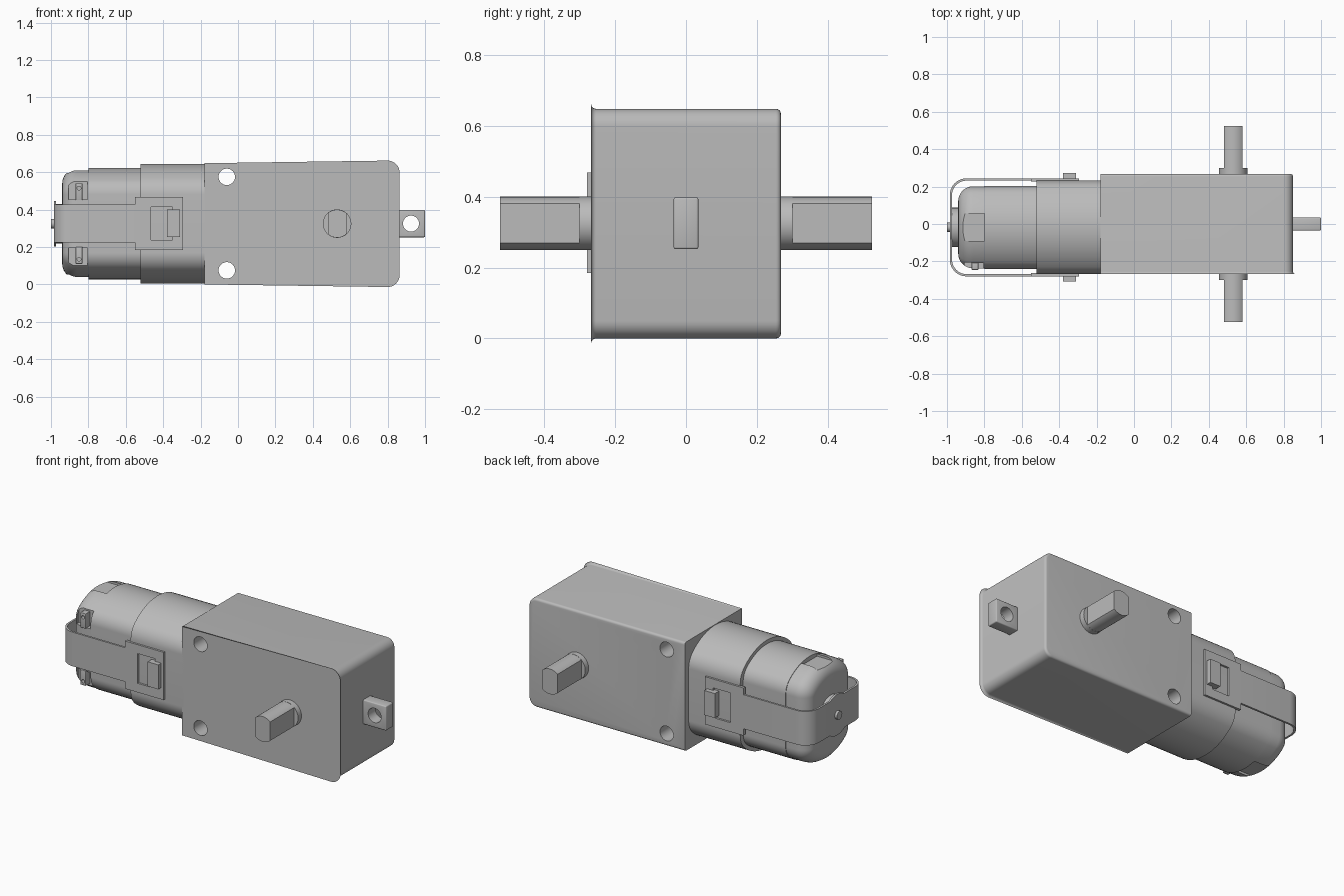
import bpy, bmesh
from math import sin, cos, pi, sqrt, atan2, radians

cube = bpy.data.objects.get("Cube")
if cube:
    bpy.data.objects.remove(cube)

grey = bpy.data.materials.new("plain grey")
grey.use_nodes = True
grey.diffuse_color = (0.5, 0.5, 0.5, 1)
grey.node_tree.nodes["Principled BSDF"].inputs["Base Color"].default_value = (0.5, 0.5, 0.5, 1)

MID = 0.325      # height of the drive axis
MY = -0.018      # sideways centre of the motor


def finish(name, bm):
    bmesh.ops.recalc_face_normals(bm, faces=bm.faces)
    me = bpy.data.meshes.new(name)
    bm.to_mesh(me)
    bm.free()
    me.materials.append(grey)
    ob = bpy.data.objects.new(name, me)
    bpy.context.collection.objects.link(ob)
    return ob


def loft(rings):
    bm = bmesh.new()
    loops = [[bm.verts.new(p) for p in r] for r in rings]
    n = len(loops[0])
    for a, b in zip(loops, loops[1:]):
        for i in range(n):
            j = (i + 1) % n
            bm.faces.new((a[i], a[j], b[j], b[i]))
    bm.faces.new(loops[0])
    bm.faces.new(loops[-1])
    return bm


def prism(pts, axis, lo, hi):
    place = {"x": lambda a, b, t: (t, a, b),
             "y": lambda a, b, t: (a, t, b),
             "z": lambda a, b, t: (a, b, t)}[axis]
    return loft([[place(a, b, t) for a, b in pts] for t in (lo, hi)])


def rect(a0, a1, b0, b1):
    return [(a0, b0), (a1, b0), (a1, b1), (a0, b1)]


def box(name, x0, x1, y0, y1, z0, z1, bevel=0):
    bm = prism(rect(x0, x1, y0, y1), "z", z0, z1)
    if bevel:
        bmesh.ops.bevel(bm, geom=bm.edges[:], offset=bevel, segments=3,
                        profile=0.5, affect="EDGES")
    return finish(name, bm)


def arc(a, b, r, t0, t1, n):
    return [(a + r * cos(t0 + (t1 - t0) * i / n), b + r * sin(t0 + (t1 - t0) * i / n))
            for i in range(n + 1)]


def cylinder(name, a, b, r, axis, lo, hi, n=40):
    return finish(name, prism(arc(a, b, r, 0, 2 * pi, n)[:-1], axis, lo, hi))


def cut(ob, *cutters):
    bpy.context.view_layer.objects.active = ob
    for c in cutters:
        c.hide_render = True
        m = ob.modifiers.new("cut", "BOOLEAN")
        m.operation, m.solver, m.object = "DIFFERENCE", "EXACT", c
        bpy.ops.object.modifier_apply(modifier=m.name)
        bpy.data.objects.remove(c)


def motor_section(x, r, w, f, d):
    # round barrel with flat sides and filleted corners, inset by d
    ca, cb = w - f, sqrt((r - f) ** 2 - (w - f) ** 2)
    t = atan2(cb, ca)
    r, f = r - d, f - d
    quarter = arc(ca, cb, f, 0, t, 10) + arc(0, 0, r, t, pi / 2, 8)[1:]
    half = quarter + [(-a, b) for a, b in quarter[-2::-1]]
    ring = half + [(-a, -b) for a, b in half]
    return [(x, MY + a, MID + b) for a, b in ring]


# Gearbox housing: rounded output end, sharp motor end
bm = prism(rect(-0.18, 0.85, 0, 0.648), "y", -0.268, 0.268)
bmesh.ops.bevel(bm, geom=[e for e in bm.edges if all(v.co.x > 0.8 for v in e.verts)
                          and abs(e.verts[0].co.y - e.verts[1].co.y) > 0.1],
                offset=0.05, segments=8, profile=0.5, affect="EDGES")
bmesh.ops.bevel(bm, geom=[e for e in bm.edges if abs(e.verts[0].co.y - e.verts[1].co.y) < 0.01
                          and any(v.co.x > 0 for v in e.verts)],
                offset=0.014, segments=4, profile=0.5, affect="EDGES")
housing = finish("gearbox_housing", bm)
cut(housing, *[cylinder("hole_cutter", -0.06, z, 0.044, "y", -0.5, 0.5)
               for z in (0.075, 0.575)])

# Mounting tab
tab = box("mounting_tab", 0.84, 1.0, -0.035, 0.035, 0.252, 0.398, 0.006)
cut(tab, cylinder("tab_cutter", 0.925, MID, 0.043, "y", -0.2, 0.2))

# Output shafts: round collar, then a double-flat shaft
t = atan2(0.056, 0.05)
flatted = arc(0.53, MID, 0.075, t, pi - t, 16) + arc(0.53, MID, 0.075, pi + t, 2 * pi - t, 16)
for side, s in (("left", 1), ("right", -1)):
    cylinder("shaft_collar_" + side, 0.53, MID, 0.076, "y", s * 0.25, s * 0.3)
    finish("output_shaft_" + side, prism(flatted, "y", s * 0.29, s * 0.525))

# Motor sleeve and can
finish("motor_sleeve", loft([motor_section(x, 0.32, 0.25, 0.115, 0) for x in (-0.52, -0.17)]))
finish("motor_can", loft([motor_section(x, 0.2975, 0.2225, 0.1, 0) for x in (-0.8, -0.51)]))

# End cap with rounded rim, vents and terminal slots
rings = [(-0.79, 0.003), (-0.86, 0.003)]
rings += [(-0.86 - 0.08 * sin(a), 0.083 - 0.08 * cos(a))
          for a in [pi / 2 * i / 8 for i in range(1, 9)]]
cap = finish("end_cap", loft([motor_section(x, 0.2975, 0.2225, 0.1, d) for x, d in rings]))
for s in (1, -1):
    z0, z1 = sorted((MID + s * 0.272, MID + s * 0.4))
    cut(cap, box("vent_cutter", -0.93, -0.8, MY - 0.073, MY + 0.073, z0, z1))
    z0, z1 = sorted((MID + s * 0.13, MID + s * 0.225))
    cut(cap, box("slot_cutter", -0.905, -0.805, -0.4, -0.205, z0, z1))
    z0, z1 = sorted((MID + s * 0.125, MID + s * 0.215))
    terminal = box("terminal_" + ("upper" if s > 0 else "lower"),
                   -0.868, -0.832, -0.245, -0.2, z0, z1, 0.003)
    cut(terminal, cylinder("eye_cutter", -0.85, MID + s * 0.19, 0.01, "y", -0.4, -0.1, 16))

# Rear bearing boss and motor pin
cylinder("bearing_boss", MY, MID, 0.105, "x", -0.972, -0.93)
cylinder("motor_pin", MY, MID, 0.025, "x", -1.0, -0.95, 24)

# U-shaped retaining strap with round middle and wide ends
X0, OUT, THICK, BEND = -0.985, 0.262, 0.012, 0.09


def u_side(d):
    r = BEND - d
    cx, cy = X0 + BEND, OUT - BEND
    return ([(-0.54, MY + OUT - d)] + arc(cx, MY + cy, r, pi / 2, pi, 10)
            + arc(cx, MY - cy, r, pi, 1.5 * pi, 10) + [(-0.54, MY - OUT + d)])


finish("strap", prism(u_side(0) + u_side(THICK)[::-1], "z", 0.225, 0.428))
cylinder("strap_disc", MY, MID, 0.122, "x", X0, X0 + THICK)
for side, s in (("left", 1), ("right", -1)):
    y0, y1 = sorted((MY + s * 0.245, MY + s * OUT))
    plate = box("strap_plate_" + side, -0.55, -0.295, y0, y1, 0.184, 0.468)
    cut(plate, box("window_cutter", -0.465, -0.35, y0 - 0.1, y1 + 0.1, 0.238, 0.415))
    y0, y1 = sorted((MY + s * 0.23, MY + s * 0.29))
    box("clip_" + side, -0.38, -0.31, y0, y1, 0.254, 0.4)

# Smooth shading with sharp edges kept
bpy.ops.object.select_all(action="DESELECT")
for ob in bpy.context.collection.objects:
    if ob.type == "MESH" and grey.name in ob.data.materials:
        ob.select_set(True)
        bpy.context.view_layer.objects.active = ob
bpy.ops.object.shade_smooth_by_angle(angle=radians(32))
